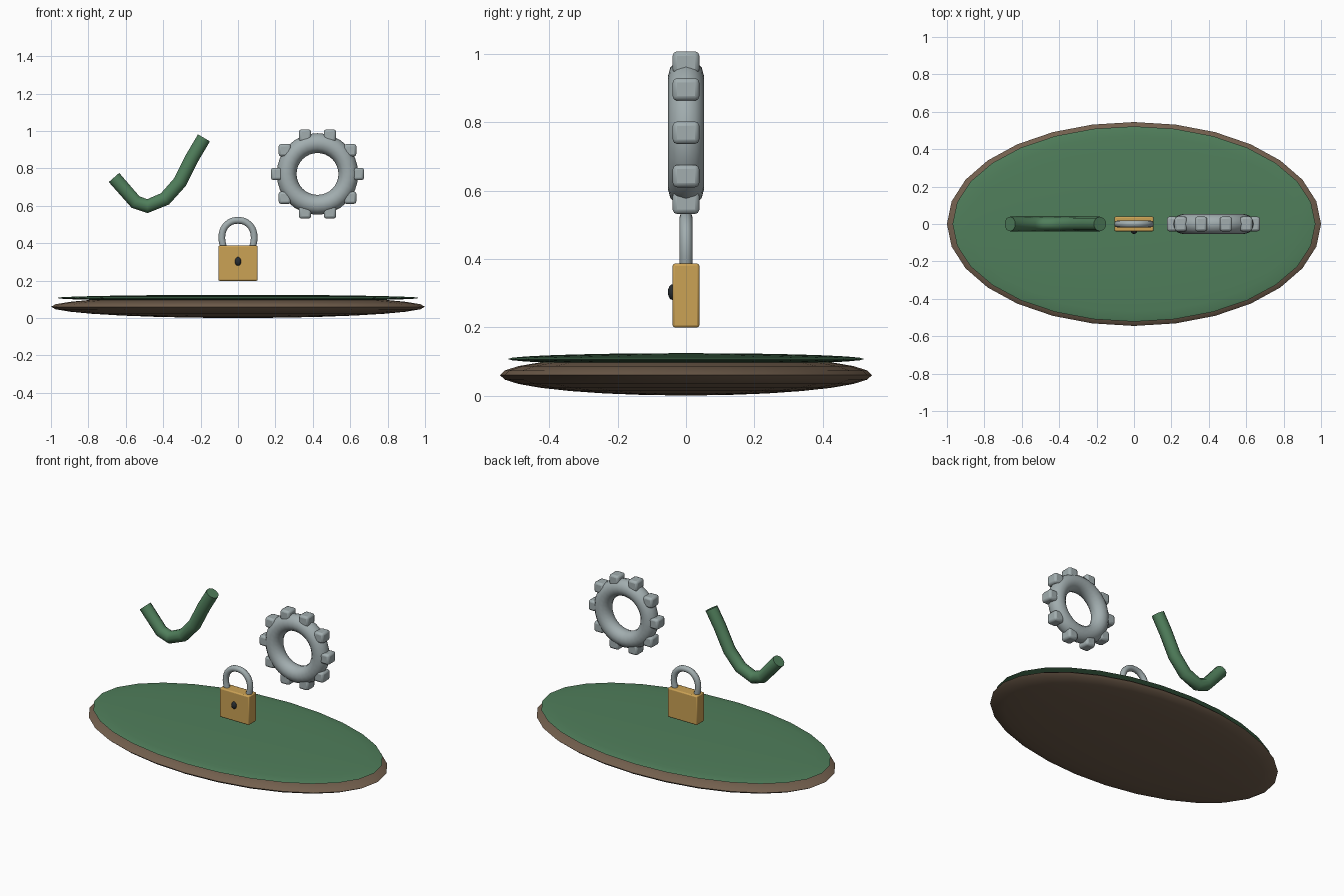
import bpy
from math import cos, sin, tau, radians

if "Cube" in bpy.data.objects:
    bpy.data.objects.remove(bpy.data.objects["Cube"])


def material(name, rgb):
    m = bpy.data.materials.new(name)
    m.diffuse_color = (*rgb, 1)
    m.use_nodes = True
    m.node_tree.nodes["Principled BSDF"].inputs["Base Color"].default_value = m.diffuse_color
    return m


GREEN = material("green", (0.08, 0.21, 0.105))
BROWN = material("brown", (0.17, 0.115, 0.075))
STEEL = material("steel", (0.36, 0.42, 0.43))
GOLD = material("gold", (0.60, 0.36, 0.09))
DARK = material("dark", (0.02, 0.025, 0.03))


def finish(name, mat):
    ob = bpy.context.object
    ob.name = name
    ob.data.materials.append(mat)
    bpy.ops.object.shade_smooth_by_angle(angle=radians(40))
    return ob


def ellipsoid(name, loc, radii, mat, segments=28, rings=14):
    bpy.ops.mesh.primitive_uv_sphere_add(segments=segments, ring_count=rings, radius=1, location=loc)
    bpy.context.object.scale = radii
    bpy.ops.object.transform_apply(location=False, rotation=False, scale=True)
    return finish(name, mat)


def box(name, loc, size, bevel, mat):
    bpy.ops.mesh.primitive_cube_add(size=1, location=loc)
    bpy.context.object.scale = size
    bpy.ops.object.transform_apply(location=False, rotation=False, scale=True)
    mod = bpy.context.object.modifiers.new("bevel", "BEVEL")
    mod.width, mod.segments = bevel, 2
    return finish(name, mat)


def tube(name, points, radius, mat, kind="POLY"):
    # Round tube along a path in the xz plane
    cu = bpy.data.curves.new(name, "CURVE")
    cu.dimensions = "3D"
    cu.bevel_depth, cu.bevel_resolution = radius, 3
    cu.use_fill_caps = True
    cu.resolution_u = 4
    sp = cu.splines.new(kind)
    more = len(points) - 1
    if kind == "BEZIER":
        sp.bezier_points.add(more)
        for bp, (x, z) in zip(sp.bezier_points, points):
            bp.co = (x, 0, z)
            bp.handle_left_type = bp.handle_right_type = "AUTO"
    else:
        sp.points.add(more)
        for p, (x, z) in zip(sp.points, points):
            p.co = (x, 0, z, 1)
    ob = bpy.data.objects.new(name, cu)
    bpy.context.collection.objects.link(ob)
    bpy.ops.object.select_all(action="DESELECT")
    ob.select_set(True)
    bpy.context.view_layer.objects.active = ob
    bpy.ops.object.convert(target="MESH")
    return finish(name, mat)


# Oval base with a green top layer
ellipsoid("base_soil", (0, 0, 0.06), (1.0, 0.545, 0.06), BROWN)
ellipsoid("base_top", (0, 0, 0.107), (0.97, 0.522, 0.017), GREEN)

# Check mark
tube("check_mark", [(-0.663, 0.751), (-0.548, 0.62), (-0.484, 0.598), (-0.39, 0.637),
                    (-0.31, 0.727), (-0.243, 0.86), (-0.182, 0.963)], 0.039, GREEN)

# Gear ring with ten upright blocks as teeth
GX, GZ = 0.425, 0.77
bpy.ops.mesh.primitive_torus_add(major_segments=32, minor_segments=12, major_radius=0.165,
                                 minor_radius=0.053, location=(GX, 0, GZ),
                                 rotation=(radians(90), 0, 0))
finish("gear_ring", STEEL)
for i in range(10):
    a = tau * i / 10
    box(f"gear_tooth_{i}", (GX + 0.216 * cos(a), 0, GZ + 0.216 * sin(a)),
        (0.066, 0.078, 0.066), 0.013, STEEL)

# Padlock body, keyhole and shackle
box("lock_body", (0, 0, 0.293), (0.21, 0.078, 0.188), 0.007, GOLD)
ellipsoid("keyhole", (0, -0.04, 0.303), (0.017, 0.013, 0.023), DARK, 16, 8)
tube("lock_shackle", [(-0.075, 0.36), (-0.085, 0.45), (-0.055, 0.503), (0, 0.522),
                      (0.055, 0.503), (0.085, 0.45), (0.075, 0.36)], 0.019, STEEL, "BEZIER")
